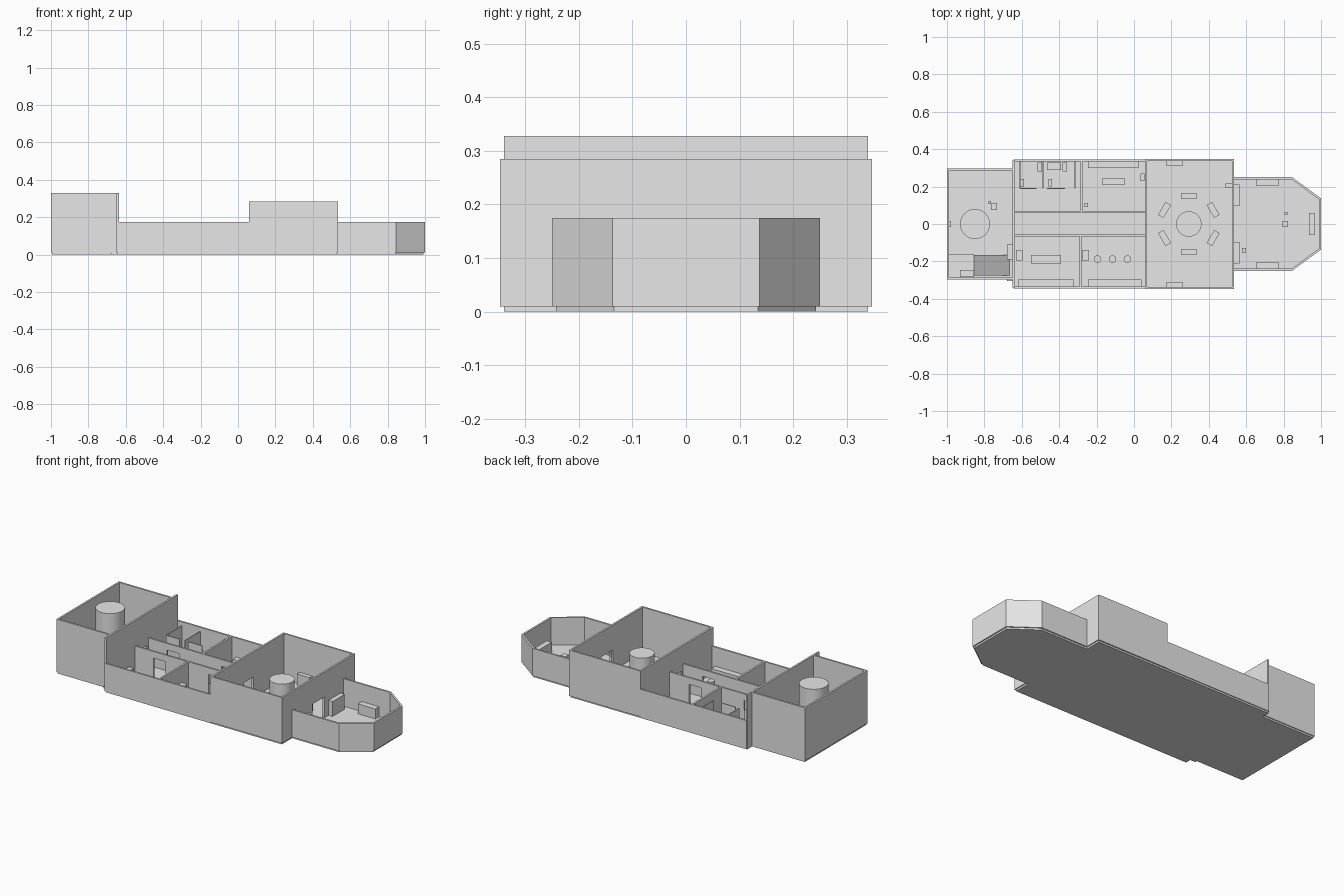
import bpy, bmesh, math
from mathutils import Matrix, Vector

cube = bpy.data.objects.get("Cube")
if cube:
    bpy.data.objects.remove(cube, do_unlink=True)

grey = bpy.data.materials.new("plain_grey")
grey.use_nodes = True
grey.diffuse_color = (0.8, 0.8, 0.8, 1)
grey.node_tree.nodes["Principled BSDF"].inputs["Base Color"].default_value = (0.8, 0.8, 0.8, 1)

FLOOR, LOW, MID, HIGH = 0.01, 0.175, 0.285, 0.328
DOOR, T = 0.135, 0.011


def finish(name, bm):
    mesh = bpy.data.meshes.new(name)
    bm.to_mesh(mesh)
    bm.free()
    mesh.materials.append(grey)
    obj = bpy.data.objects.new(name, mesh)
    bpy.context.collection.objects.link(obj)
    return obj


def add_box(bm, x0, x1, y0, y1, z0, z1):
    size = Matrix.Diagonal((x1 - x0, y1 - y0, z1 - z0, 1))
    mid = Vector((x0 + x1, y0 + y1, z0 + z1)) / 2
    bmesh.ops.create_cube(bm, size=1, matrix=Matrix.Translation(mid) @ size)


def box(name, x0, x1, y0, y1, top, z0=FLOOR):
    bm = bmesh.new()
    add_box(bm, x0, x1, y0, y1, z0, top)
    return finish(name, bm)


def partition(name, axis, at, a, b, top, doors=()):
    """Straight wall along an axis, with door openings left between its pieces."""
    bm = bmesh.new()

    def piece(s, e, z0):
        across = (at - T / 2, at + T / 2)
        spans = (s, e) + across if axis == "x" else across + (s, e)
        add_box(bm, *spans, z0, top)
    start = a
    for d0, d1 in doors:
        piece(start, d0, FLOOR)
        piece(d0, d1, DOOR)
        start = d1
    piece(start, b, FLOOR)
    return finish(name, bm)


def path_wall(name, points, top):
    """Thick wall following a path, thickened towards its inside."""
    bm = bmesh.new()
    rows = [[bm.verts.new((x, y, z)) for x, y in points] for z in (FLOOR, top)]
    for i in range(len(points) - 1):
        bm.faces.new((rows[0][i], rows[0][i + 1], rows[1][i + 1], rows[1][i]))
    obj = finish(name, bm)
    mod = obj.modifiers.new("thickness", "SOLIDIFY")
    mod.thickness, mod.offset, mod.use_even_offset = T, -1, True
    return obj


def cylinder(name, x, y, r, top, sides=32):
    bm = bmesh.new()
    bmesh.ops.create_cone(bm, cap_ends=True, segments=sides, radius1=r, radius2=r, depth=top - FLOOR,
                          matrix=Matrix.Translation((x, y, (top + FLOOR) / 2)))
    for f in bm.faces:
        f.smooth = len(f.verts) == 4
    for e in bm.edges:
        e.smooth = all(f.smooth for f in e.link_faces)
    return finish(name, bm)


def prism(name, points, direction):
    """Flat outline pushed along a direction."""
    bm = bmesh.new()
    face = bm.faces.new([bm.verts.new(p) for p in points])
    new = bmesh.ops.extrude_face_region(bm, geom=[face])["geom"]
    bmesh.ops.translate(bm, vec=direction, verts=[v for v in new if isinstance(v, bmesh.types.BMVert)])
    bmesh.ops.recalc_face_normals(bm, faces=bm.faces)
    return finish(name, bm)


# Floors
box("stern_floor", -0.995, -0.64, -0.292, 0.292, FLOOR, 0)
box("main_floor", -0.645, 0.53, -0.34, 0.34, FLOOR, 0)
box("threshold_floor", -0.68, -0.64, -0.305, -0.275, 0.014, 0)
bow_floor = [(0.53, -0.243), (0.843, -0.243), (0.993, -0.134), (0.993, 0.134), (0.843, 0.243), (0.53, 0.243)]
prism("bow_floor", [(x, y, 0) for x, y in bow_floor], (0, 0, FLOOR))

# Outer walls
path_wall("stern_walls", [(-0.64, 0.297), (-1, 0.297), (-1, -0.297), (-0.64, -0.297)], HIGH)
path_wall("right_hull_wall", [(-0.645, -0.345), (0.06, -0.345)], LOW)
path_wall("left_hull_wall", [(0.06, 0.345), (-0.645, 0.345)], LOW)
path_wall("right_hall_wall", [(0.06, -0.347), (0.535, -0.347)], MID)
path_wall("left_hall_wall", [(0.535, 0.347), (0.06, 0.347)], MID)
path_wall("bow_walls", [(0.53, -0.25), (0.846, -0.25), (1, -0.137), (1, 0.137), (0.846, 0.25), (0.53, 0.25)], LOW)

# Cross walls and corridor
mid_door = [(-0.045, 0.045)]
partition("stern_cross_wall", "y", -0.643, -0.34, 0.34, HIGH, mid_door)
partition("hall_rear_wall", "y", 0.065, -0.347, 0.347, MID, mid_door)
partition("hall_front_wall", "y", 0.53, -0.347, 0.347, MID, [(-0.055, 0.055)])
partition("right_corridor_wall", "x", -0.062, -0.64, 0.06, LOW, [(-0.515, -0.435), (-0.15, -0.07)])
partition("left_corridor_wall", "x", 0.065, -0.64, 0.06, LOW, [(-0.515, -0.435), (-0.15, -0.07)])
partition("right_room_divider", "y", -0.287, -0.34, -0.06, LOW)
partition("left_room_divider", "y", -0.28, 0.065, 0.34, LOW)

# Wash cubicles
for i, x in enumerate((-0.61, -0.487, -0.315)):
    box(f"cubicle_side_{i}", x - 0.003, x + 0.003, 0.19, 0.335, 0.15)
for i, (a, b) in enumerate(((-0.61, -0.52), (-0.465, -0.37))):
    box(f"cubicle_front_{i}", a, b, 0.187, 0.193, 0.15)
for i, x in enumerate((-0.505, -0.37)):
    box(f"basin_{i}", x - 0.012, x + 0.012, 0.28, 0.33, 0.07)
for i, x in enumerate((-0.597, -0.448)):
    box(f"toilet_{i}", x - 0.01, x + 0.01, 0.2, 0.24, 0.05)
box("cubicle_shelf", -0.465, -0.39, 0.29, 0.33, 0.04)

# Right side rooms
box("mess_counter", -0.62, -0.32, -0.335, -0.297, 0.06)
box("mess_table", -0.55, -0.39, -0.212, -0.167, 0.055)
box("mess_cabinet", -0.63, -0.597, -0.195, -0.14, 0.08)
box("lounge_counter", -0.245, 0.04, -0.335, -0.297, 0.06)
box("lounge_cabinet", -0.277, -0.24, -0.195, -0.14, 0.08)
for i in range(3):
    cylinder(f"stool_{i}", -0.195 + 0.08 * i, -0.188, 0.02, 0.05, 20)

# Left side room
box("lab_bench", -0.245, 0.025, 0.3, 0.335, 0.06)
box("lab_table", -0.168, -0.05, 0.208, 0.245, 0.055)
box("lab_bin", -0.265, -0.247, 0.09, 0.112, 0.04)
box("lab_panel", 0.035, 0.055, 0.23, 0.27, 0.09)

# Hall with ringed table
cylinder("hall_table", 0.293, 0, 0.068, 0.2)
for i in range(6):
    angle = math.radians(30 + 60 * i)
    bench = box(f"hall_bench_{i}", -0.017, 0.017, -0.04, 0.04, 0.05)
    bench.location = (0.293 + 0.15 * math.cos(angle), 0.15 * math.sin(angle), 0)
    bench.rotation_euler.z = angle
for side, s in (("left", 1), ("right", -1)):
    y = sorted((s * 0.31, s * 0.337))
    box(f"{side}_hall_console", 0.175, 0.26, *y, 0.08)
box("hall_panel", 0.49, 0.526, 0.192, 0.217, 0.08)

# Bow furniture
for side, s in (("left", 1), ("right", -1)):
    box(f"{side}_bow_cabinet", 0.535, 0.563, *sorted((s * 0.095, s * 0.21)), 0.1)
    box(f"{side}_bow_console", 0.655, 0.772, *sorted((s * 0.203, s * 0.24)), 0.07)
box("helm_console", 0.935, 0.968, -0.06, 0.06, 0.07)
box("helm_seat", 0.79, 0.823, -0.017, 0.017, 0.05)
box("helm_stand", 0.805, 0.82, 0.048, 0.064, 0.05)
box("bow_stand", 0.577, 0.6, -0.155, -0.128, 0.05)

# Engine room with ramp and landing
cylinder("engine_core", -0.85, 0, 0.08, 0.324)
box("landing", -0.99, -0.855, -0.287, -0.16, 0.17)
box("landing_step", -0.93, -0.855, -0.283, -0.247, 0.18)
prism("ramp", [(-0.855, -0.275, FLOOR), (-0.665, -0.275, FLOOR), (-0.855, -0.275, 0.17)], (0, 0.11, 0))
box("ramp_cabinet", -0.68, -0.65, -0.19, -0.11, 0.08)
box("engine_crate", -0.765, -0.733, 0.075, 0.112, 0.05)
box("engine_stand", -0.778, -0.764, 0.108, 0.123, 0.06)
box("stern_panel", -0.99, -0.978, -0.017, 0.017, 0.08)
